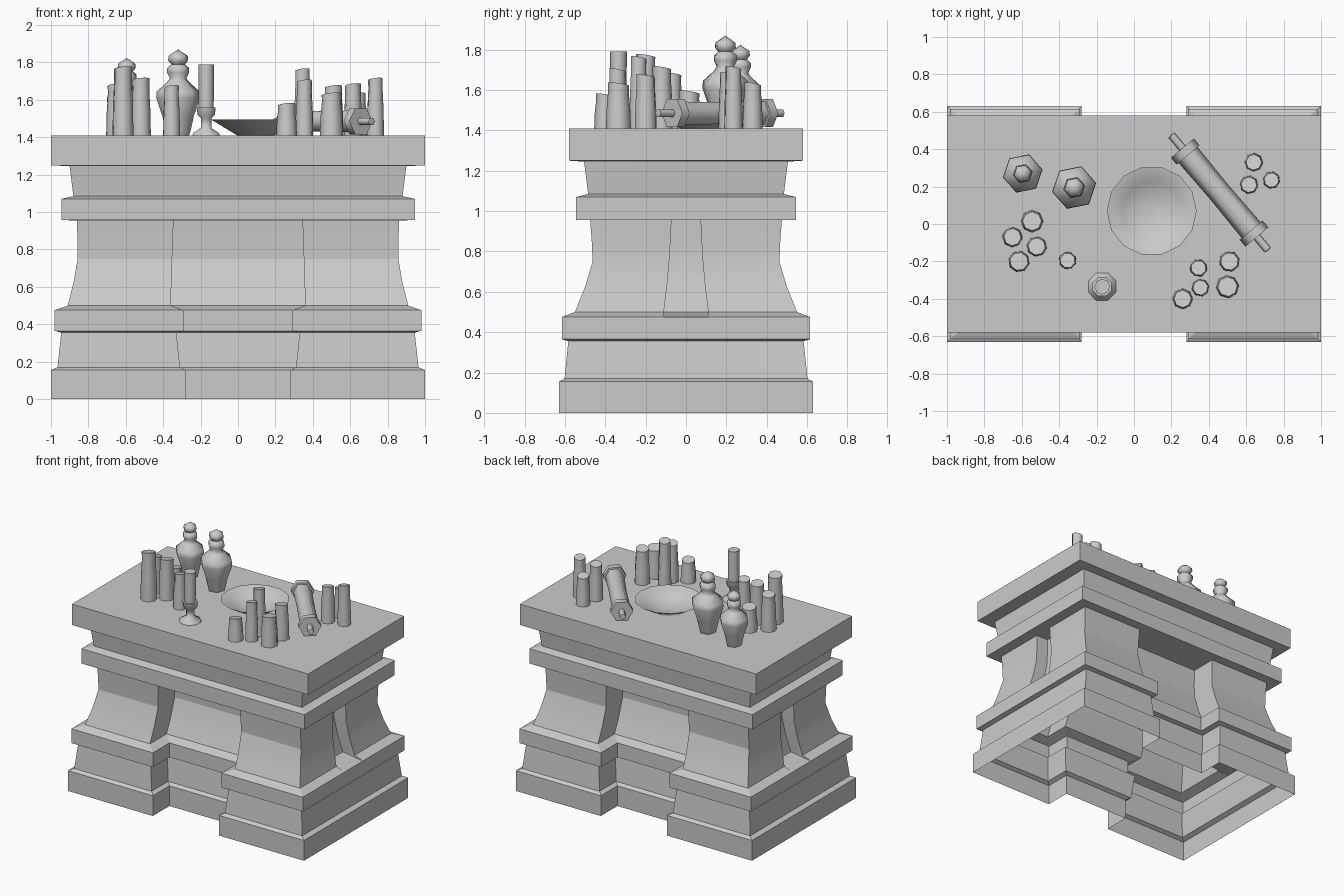
import bpy, bmesh, math
from mathutils import Matrix, Vector

cube = bpy.data.objects.get("Cube")
if cube:
    bpy.data.objects.remove(cube, do_unlink=True)

stone = bpy.data.materials.new("grey_stone")
stone.use_nodes = True
GREY = (0.6, 0.6, 0.6, 1)
stone.diffuse_color = GREY
stone.node_tree.nodes["Principled BSDF"].inputs["Base Color"].default_value = GREY

TOP = 1.41  # height of the table surface


def finish(bm, name, angle):
    """Turn a bmesh into a shaded object."""
    bmesh.ops.remove_doubles(bm, verts=bm.verts, dist=1e-5)
    bmesh.ops.recalc_face_normals(bm, faces=bm.faces)
    mesh = bpy.data.meshes.new(name)
    bm.to_mesh(mesh)
    bm.free()
    mesh.materials.append(stone)
    obj = bpy.data.objects.new(name, mesh)
    bpy.context.collection.objects.link(obj)
    bpy.ops.object.select_all(action='DESELECT')
    obj.select_set(True)
    bpy.context.view_layer.objects.active = obj
    bpy.ops.object.shade_smooth_by_angle(angle=math.radians(angle))
    return obj


def skin(bm, rings):
    """Bridge successive rings of points with quads."""
    rows = [[bm.verts.new(p) for p in ring] for ring in rings]
    n = len(rows[0])
    for low, high in zip(rows, rows[1:]):
        for i in range(n):
            j = (i + 1) % n
            bm.faces.new((low[i], low[j], high[j], high[i]))
    return rows


def lathe(name, profile, sides, loc, spin=0, tilt=0, matrix=None, cap=True):
    """Revolve (radius, height) points; tilt slants the last ring."""
    bm = bmesh.new()
    rings = []
    for k, (r, h) in enumerate(profile):
        slant = tilt if k == len(profile) - 1 else 0
        angles = [spin + math.tau * i / sides for i in range(sides)]
        rings.append([(r * math.cos(a), r * math.sin(a), h + slant * math.cos(a + 1))
                      for a in angles])
    rows = skin(bm, rings)
    if cap:
        for row, (r, h) in ((rows[0], profile[0]), (rows[-1], profile[-1])):
            if r > 0:
                bm.faces.new(row)
    bm.transform(Matrix.Translation(loc) @ (matrix or Matrix()))
    return finish(bm, name, 65)


# Stepped body: an outline with a recess in each side, lofted upward
def outline(z, x, y, gap_x, gap_y):
    deep = 0.2 if z < 0.956 else 0
    side = 0.1 if 0.495 < z < 0.956 else 0
    half = [(x, -gap_y), (x - side, -gap_y), (x - side, gap_y), (x, gap_y), (x, y),
            (gap_x, y), (gap_x, y - deep), (-gap_x, y - deep), (-gap_x, y), (-x, y)]
    return [Vector((px, py, z)) for px, py in half] + \
           [Vector((-px, -py, z)) for px, py in half]


tiers = [
    (0, 1, .63, .28, .11), (.155, 1, .63, .28, .11),          # plinth
    (.17, .965, .602, .31, .11), (.355, .945, .583, .33, .11),
    (.365, .98, .615, .29, .11), (.475, .98, .615, .29, .11),  # lower slab
    (.5, .91, .55, .36, .11), (.62, .88, .502, .356, .095),    # flared column
    (.75, .857, .463, .352, .083), (.85, .858, .467, .348, .077),
    (.955, .862, .475, .345, .072),
    (.957, .945, .545, .345, .072), (1.07, .945, .545, .345, .072),
    (1.085, .88, .485, .345, .072), (1.245, .9, .505, .345, .072),
    (1.25, 1, .58, .345, .072), (TOP, 1, .58, .345, .072),     # table top
]
bm = bmesh.new()
rows = skin(bm, [outline(*t) for t in tiers])
corners = [rows[-1][i] for i in (4, 9, 14, 19)]
bm.faces.new(rows[-1])
bmesh.ops.remove_doubles(bm, verts=bm.verts, dist=1e-5)
bmesh.ops.dissolve_degenerate(bm, edges=bm.edges, dist=1e-5)
finish(bm, "altar_body", 18)

# Candles: x, y, radius, height above the table
candles = [
    (-.545, .015, .06, .18), (-.65, -.07, .055, .27), (-.52, -.12, .055, .3),
    (-.615, -.2, .058, .36), (-.355, -.195, .048, .26),
    (.345, -.235, .048, .35), (.51, -.2, .056, .26), (.355, -.34, .048, .29),
    (.5, -.335, .062, .22), (.26, -.4, .055, .165),
    (.64, .33, .05, .22), (.615, .21, .05, .27), (.735, .235, .047, .3),
]
for i, (x, y, r, h) in enumerate(candles):
    lathe("candle_%d" % (i + 1), [(r, 0), (r * .95, h * .45), (r * .84, h * .8), (r * .85, h)],
          8, (x, y, TOP), spin=i * .7, tilt=.009)

# Lidded urns
urn = [(.06, 0), (.07, .03), (.085, .1), (.12, .2), (.117, .235), (.06, .285), (.045, .305),
       (.06, .335), (.06, .36), (.037, .38), (.055, .4), (.052, .425), (0, .46)]
for name, x, y, s in (("large_urn", -.32, .195, 1), ("small_urn", -.595, .27, .9)):
    lathe(name, [(r * s, h * s) for r, h in urn], 6, (x, y, TOP), spin=.2)

# Candlestick and its candle
spot = (-.17, -.335, TOP)
lathe("candlestick", [(.08, 0), (.075, .012), (.03, .04), (.03, .09), (.05, .11),
                      (.055, .15), (.035, .15)], 8, spot, spin=.39)
lathe("candlestick_candle", [(.04, .14), (.042, .375), (.042, .38)], 8, spot)

# Shallow bowl
lathe("bowl", [(0, 0), (.1, 0), (.24, .085), (.235, .085), (.16, .04), (.08, .014), (0, .008)],
      14, (.095, .07, TOP), cap=False)

# Rolled scroll lying on the table
end = [(.0, .405), (.022, .4), (.022, .31), (.08, .31), (.08, .262), (.066, .262)]
roll = end + [(.062, 0)] + [(r, -h) for r, h in reversed(end)]
aim = Vector((.52, -.62, 0)).to_track_quat('Z', 'Y').to_matrix().to_4x4()
lathe("scroll", roll, 6, (.458, .168, TOP + .075), matrix=aim, cap=False)
